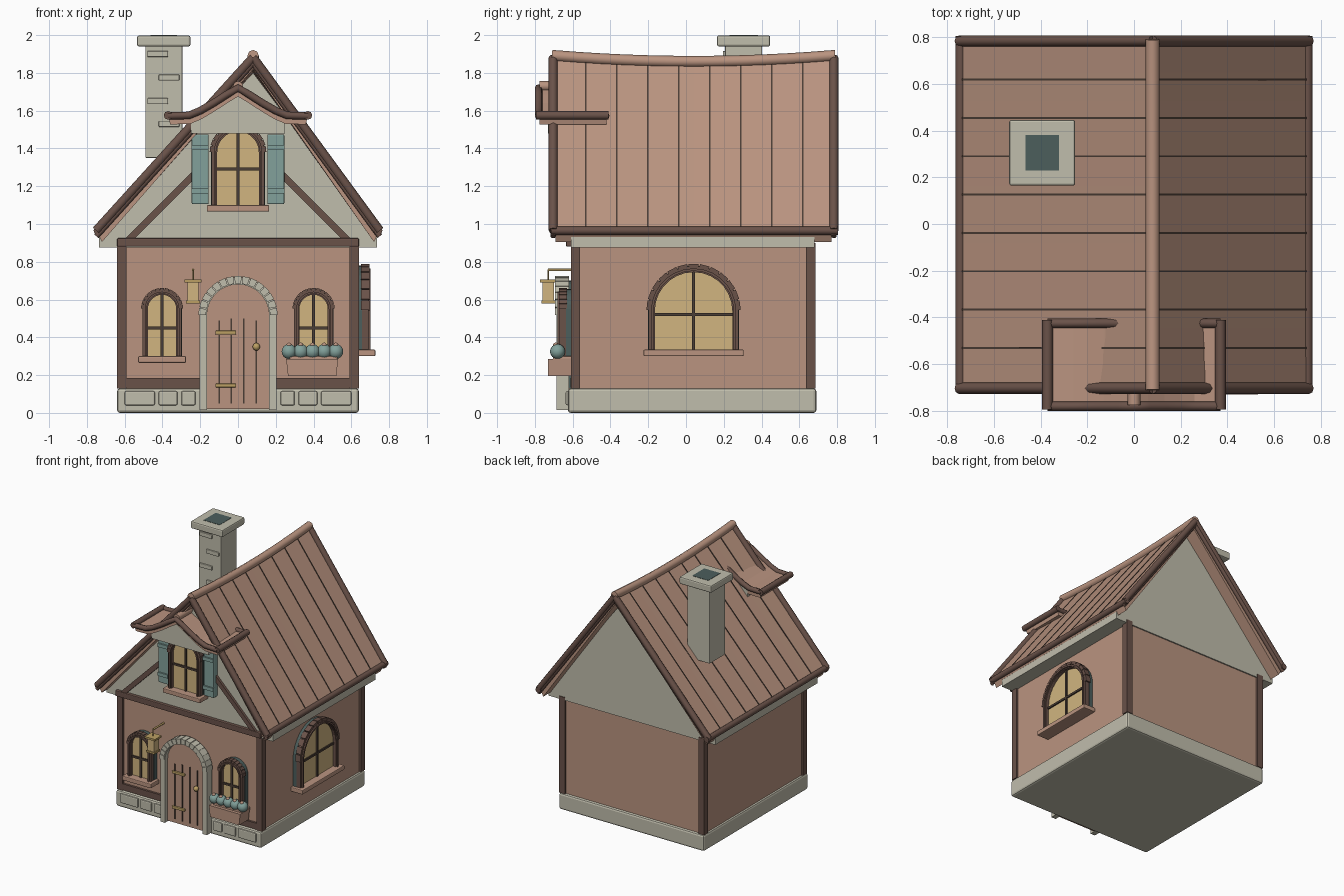
import bpy, bmesh, math
from mathutils import Matrix, Vector

if "Cube" in bpy.data.objects:
    bpy.data.objects.remove(bpy.data.objects["Cube"])

def material(name, rgb):
    m = bpy.data.materials.new(name)
    m.diffuse_color = [((c / 255 + 0.055) / 1.055) ** 2.4 for c in rgb] + [1]
    m.use_nodes = True
    m.node_tree.nodes["Principled BSDF"].inputs["Base Color"].default_value = m.diffuse_color
    return m

CLAY = material("clay", (186, 148, 128))
STONE = material("pale stone", (192, 189, 172))
WOOD = material("dark wood", (106, 82, 73))
TEAL = material("soft teal", (130, 161, 155))
SLATE = material("dark slate", (76, 94, 92))
GLASS = material("warm glass", (209, 181, 128))
BRASS = material("brass", (188, 160, 100))
BAR = material("dark bars", (74, 61, 53))
FRONT = Matrix.Identity(4)

def finish(name, bm, mat, M=FRONT, bevel=0, smooth=False):
    bmesh.ops.recalc_face_normals(bm, faces=bm.faces)
    bm.transform(M)
    me = bpy.data.meshes.new(name)
    bm.to_mesh(me)
    bm.free()
    me.materials.append(mat)
    ob = bpy.data.objects.new(name, me)
    bpy.context.collection.objects.link(ob)
    if smooth:
        me.polygons.foreach_set("use_smooth", [True] * len(me.polygons))
    if bevel:
        b = ob.modifiers.new("bevel", "BEVEL")
        b.width, b.segments = bevel, 2
    return ob

def loft(name, mat, rows, M=FRONT, bevel=0):
    """Join equal closed loops of points and cap both ends."""
    bm = bmesh.new()
    vs = [[bm.verts.new(p) for p in r] for r in rows]
    n = len(vs[0])
    for a, b in zip(vs, vs[1:]):
        for i in range(n):
            bm.faces.new((a[i], a[(i + 1) % n], b[(i + 1) % n], b[i]))
    bm.faces.new(vs[0])
    bm.faces.new(vs[-1])
    return finish(name, bm, mat, M, bevel)

def prism(name, mat, pts, y0, y1, M=FRONT, bevel=0):
    return loft(name, mat, [[(x, y, z) for x, z in pts] for y in (y0, y1)], M, bevel)

def box(name, mat, x0, x1, y0, y1, z0, z1, bevel=0, M=FRONT):
    return prism(name, mat, [(x0, z0), (x1, z0), (x1, z1), (x0, z1)], y0, y1, M, bevel)

def ball(name, mat, loc, r):
    bm = bmesh.new()
    bmesh.ops.create_uvsphere(bm, u_segments=14, v_segments=8, radius=r)
    return finish(name, bm, mat, Matrix.Translation(loc), smooth=True)

def tube(name, mat, pts, r):
    cu = bpy.data.curves.new(name, "CURVE")
    cu.dimensions, cu.bevel_depth, cu.bevel_resolution, cu.use_fill_caps = "3D", r, 2, True
    s = cu.splines.new("POLY")
    s.points.add(len(pts) - 1)
    for p, q in zip(s.points, pts):
        p.co = (*q, 1)
    cu.materials.append(mat)
    ob = bpy.data.objects.new(name, cu)
    bpy.context.collection.objects.link(ob)
    bpy.ops.object.select_all(action="DESELECT")
    ob.select_set(True)
    bpy.context.view_layer.objects.active = ob
    bpy.ops.object.convert(target="MESH")

def arch(hw, z0, zs, n=14):
    arc = [(hw * math.cos(math.pi * i / n), zs + hw * math.sin(math.pi * i / n)) for i in range(n + 1)]
    return [(hw, z0)] + arc + [(-hw, z0)]

def ring(name, mat, ro, ri, z0, zs, y0, y1, M):
    prism(name, mat, arch(ro, z0, zs) + arch(ri, z0, zs)[::-1], y0, y1, M)

def voussoirs(name, mat, r, w, zs, n, y0, y1, M):
    for i in range(n):
        a, d = math.pi * (i + 0.5) / n, math.pi / n * 0.44
        pts = [(q * math.cos(b), zs + q * math.sin(b)) for q, b in
               ((r, a - d), (r + w, a - d), (r + w, a + d), (r, a + d))]
        prism(name, mat, pts, y0, y1, M)

def window(name, hw, fw, z0, zs, zbar, M):
    """Arched window facing -y with backing, frame, bars and sill."""
    prism(name + "_backing", SLATE, arch(hw + fw * 0.8, z0, zs), 0.01, -0.035, M)
    prism(name + "_glass", GLASS, arch(hw + 0.005, z0, zs), -0.03, -0.045, M)
    ring(name + "_frame", WOOD, hw + fw * 0.75, hw, z0, zs, -0.03, -0.07, M)
    ring(name + "_frame_lip", WOOD, hw + fw * 0.45, hw + fw * 0.15, z0, zs, -0.06, -0.08, M)
    voussoirs(name + "_arch_block", WOOD, hw + fw * 0.55, fw * 0.45, zs, 13, -0.03, -0.073, M)
    box(name + "_upright_bar", BAR, -0.008, 0.008, -0.04, -0.055, z0, zs + hw, M=M)
    box(name + "_cross_bar", BAR, -hw, hw, -0.04, -0.055, zbar - 0.008, zbar + 0.008, M=M)
    s = hw + fw + 0.015
    box(name + "_sill", CLAY, -s, s, 0, -0.105, z0 - 0.035, z0, 0.006, M)

# Foundation, walls and timber
box("foundation", STONE, -0.64, 0.64, -0.625, 0.69, 0, 0.13, 0.015)
box("walls", CLAY, -0.625, 0.625, -0.595, 0.67, 0.12, 0.9)
for s in (-1, 1):
    for y in (-0.585, 0.66):
        box("corner_post", WOOD, s * 0.615 - 0.025, s * 0.615 + 0.025, y - 0.025, y + 0.025, 0.13, 0.9)
    for a, b in ((0.60, 0.44), (0.42, 0.32), (0.30, 0.225)):
        box("foundation_block", STONE, min(s * a, s * b), max(s * a, s * b), -0.637, -0.62, 0.04, 0.115, 0.008)
    prism("gable_brace", WOOD, [(s * x, z) for x, z in
          ((0.60, 0.92), (0.55, 0.92), (0.22, 1.25), (0.22, 1.30))], -0.63, -0.6)
box("sill_beam", WOOD, -0.6, 0.6, -0.612, -0.58, 0.135, 0.185)
box("head_beam", WOOD, -0.64, 0.64, -0.635, -0.58, 0.88, 0.925, 0.006)

# Attic with off-centre peak
prism("attic", STONE, [(-0.735, 0.875), (0.735, 0.875), (0.735, 0.93), (0.08, 1.80), (-0.735, 0.93)], -0.61, 0.68)

# Sagging roof
def slope(s, t, y, h=0.0):
    sag = 0.03 * (1 - ((y - 0.04) / 0.73) ** 2)
    return Vector((s * 0.75 * (1 - t) + 0.08 * t, y, 0.965 * (1 - t) + (1.88 - sag) * t + h))

ys = [-0.69 + 1.46 * i / 12 for i in range(13)]
inset = Vector((0.03, 0, 0))
loft("roof", CLAY, [[slope(-1, 0, y), slope(-1, 1, y), slope(1, 0, y), slope(1, 0, y, -0.06) - inset,
                     slope(1, 1, y, -0.06), slope(-1, 0, y, -0.06) + inset] for y in ys])
for s in (-1, 1):
    for i in range(8):
        y = -0.53 + 0.164 * i
        loft("roof_groove", BAR, [[slope(s, t, y + d, h) for d, h in
             ((-0.004, -0.01), (0.004, -0.01), (0.004, 0.005), (-0.004, 0.005))] for t in (0, 1)])
    for y in (-0.703, 0.783):
        tube("verge_trim", WOOD, [slope(s, 0, y), slope(s, 1, y)], 0.024)
        tube("verge_trim_lower", WOOD, [slope(s, 0, y, -0.03), slope(s, 1, y, -0.03)], 0.015)
    tube("eave_trim", WOOD, [(s * 0.742, -0.715, 0.965), (s * 0.742, 0.805, 0.965)], 0.023)
tube("ridge_cap", CLAY, [slope(1, 1, y, 0.01) for y in [-0.71] + ys + [0.79]], 0.03)

# Dormer
half = [(0, 1.72), (0.06, 1.685), (0.13, 1.64), (0.20, 1.60), (0.26, 1.575), (0.37, 1.572)]
top = [(-x, z) for x, z in half[:0:-1]] + half
prism("dormer_roof", CLAY, top + [(x * 0.97, z - 0.045) for x, z in top[::-1]], -0.775, -0.42)
prism("dormer_front", STONE, [(-0.25, 1.48), (0.25, 1.48), (0.25, 1.56), (0, 1.69), (-0.25, 1.56)], -0.73, -0.42)
for y in (-0.78, -0.425):
    tube("dormer_trim", WOOD, [(x, y, z) for x, z in top], 0.02)
for s in (-1, 1):
    tube("dormer_eave_trim", WOOD, [(s * 0.37, -0.795, 1.575), (s * 0.37, -0.41, 1.575)], 0.023)
tube("dormer_ridge", CLAY, [(0, -0.775, 1.73), (0, -0.5, 1.73)], 0.027)

# Chimney
cx, cy = -0.393, 0.305
box("chimney", STONE, cx - 0.098, cx + 0.098, cy - 0.098, cy + 0.098, 1.35, 1.95, 0.005)
box("chimney_cap", STONE, cx - 0.141, cx + 0.141, cy - 0.141, cy + 0.141, 1.94, 1.998, 0.01)
box("chimney_opening", SLATE, cx - 0.071, cx + 0.071, cy - 0.076, cy + 0.076, 1.98, 2.0)
for x, z in ((-0.48, 1.9), (-0.42, 1.775), (-0.48, 1.65), (-0.42, 1.53)):
    box("chimney_brick", STONE, x, x + 0.11, cy - 0.11, cy - 0.09, z - 0.016, z + 0.016, 0.005)

# Windows
window("left_window", 0.075, 0.037, 0.30, 0.55, 0.45, Matrix.Translation((-0.402, -0.6, 0)))
window("right_window", 0.075, 0.037, 0.30, 0.55, 0.45, Matrix.Translation((0.4, -0.6, 0)))
window("upper_window", 0.11, 0.04, 1.10, 1.38, 1.29, Matrix.Translation((0, -0.61, 0)))
window("side_window", 0.205, 0.045, 0.335, 0.54, 0.52,
       Matrix.Translation((0.622, 0.04, 0)) @ Matrix.Rotation(math.pi / 2, 4, "Z"))
for c in (-0.2, 0.2):
    box("shutter", TEAL, c - 0.045, c + 0.045, -0.655, -0.605, 1.105, 1.475, 0.006)
    for z in (1.175, 1.405):
        box("shutter_batten", TEAL, c - 0.045, c + 0.045, -0.667, -0.65, z - 0.014, z + 0.014)

# Door with stone surround
D = Matrix.Translation((0, -0.6, 0))
prism("door_backing", SLATE, arch(0.185, 0.13, 0.515), 0.01, -0.03, D)
prism("door", CLAY, arch(0.17, 0.02, 0.515), 0, -0.05, D)
ring("door_surround", STONE, 0.205, 0.165, 0.015, 0.515, -0.02, -0.085, D)
voussoirs("door_arch_stone", STONE, 0.17, 0.04, 0.515, 15, -0.02, -0.093, D)
for x, z in ((-0.1, 0.49), (-0.035, 0.5), (0.03, 0.5), (0.097, 0.49)):
    box("door_groove", BAR, x - 0.004, x + 0.004, -0.655, -0.645, 0.05, z)
for z in (0.145, 0.425):
    box("door_hinge", BRASS, -0.12, -0.01, -0.665, -0.645, z - 0.01, z + 0.01, 0.004)
ball("door_knob", BRASS, (0.097, -0.667, 0.35), 0.02)

# Flower box
prism("flower_box", CLAY, [(0.265, 0.195), (0.52, 0.195), (0.53, 0.285), (0.255, 0.285)], -0.73, -0.61)
for i in range(5):
    x = 0.27 + i * 0.062
    ball("foliage", TEAL, (x, -0.68, 0.325), 0.04)
    ball("blossom", CLAY, (x, -0.69, 0.358), 0.014)

# Wall lantern
lx, ly = -0.238, -0.73
box("lantern_glass", GLASS, lx - 0.03, lx + 0.03, ly - 0.03, ly + 0.03, 0.59, 0.69)
box("lantern_base", BRASS, lx - 0.036, lx + 0.036, ly - 0.036, ly + 0.036, 0.58, 0.595)
box("lantern_cap", BRASS, lx - 0.045, lx + 0.045, ly - 0.042, ly + 0.042, 0.69, 0.705)
tube("lantern_hanger", BRASS, [(lx, ly, 0.70), (lx, ly, 0.76)], 0.004)
tube("lantern_bracket", BRASS, [(lx, ly, 0.757), (lx, -0.59, 0.757)], 0.007)
